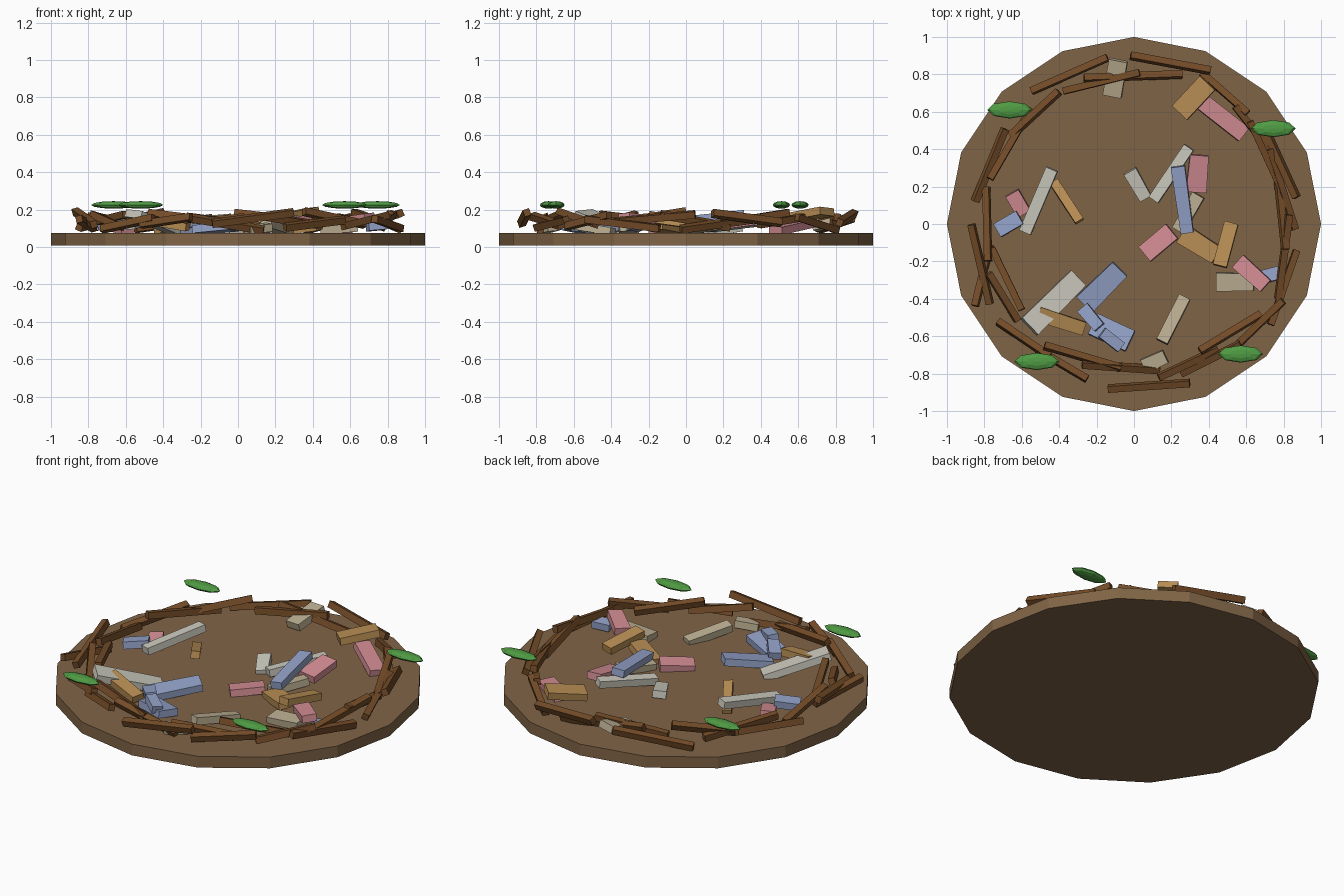
import bpy, bmesh, math, random
from mathutils import Matrix, Vector, Euler

if "Cube" in bpy.data.objects:
    bpy.data.objects.remove(bpy.data.objects["Cube"])

random.seed(4)


def material(name, r, g, b):
    m = bpy.data.materials.new(name)
    m.diffuse_color = [(c / 255 / 12.92 if c < 11 else ((c / 255 + 0.055) / 1.055) ** 2.4)
                       for c in (r, g, b)] + [1]
    m.use_nodes = True
    m.node_tree.nodes["Principled BSDF"].inputs["Base Color"].default_value = m.diffuse_color
    return m


EARTH = material("earth brown", 128, 100, 70)
BARK = material("bark brown", 116, 76, 40)
LEAF = material("leaf green", 80, 156, 68)
CHALK = material("chalk white", 204, 202, 190)
SAND = material("sand beige", 188, 175, 146)
OCHRE = material("ochre", 184, 142, 84)
PINK = material("dusty pink", 212, 142, 148)
BLUE = material("dusty blue", 148, 162, 200)


def finish(bm, name, mat, matrix=Matrix()):
    mesh = bpy.data.meshes.new(name)
    bm.to_mesh(mesh)
    bm.free()
    mesh.materials.append(mat)
    ob = bpy.data.objects.new(name, mesh)
    ob.matrix_world = matrix
    bpy.context.collection.objects.link(ob)
    return ob


def block(name, mat, matrix, size, taper=1.0):
    """Box with its +x end narrowed by taper."""
    bm = bmesh.new()
    bmesh.ops.create_cube(bm, size=1)
    for v in bm.verts:
        if v.co.x > 0:
            v.co.y *= taper
        v.co = Vector(a * b for a, b in zip(v.co, size))
    return finish(bm, name, mat, matrix)


# Sixteen-sided ground disc
bm = bmesh.new()
bmesh.ops.create_cone(bm, cap_ends=True, segments=16, radius1=1, radius2=1, depth=0.067)
bmesh.ops.rotate(bm, verts=bm.verts, matrix=Matrix.Rotation(math.pi / 2, 3, 'Z'))
finish(bm, "ground_disc", EARTH, Matrix.Translation((0, 0, 0.0415)))

# Ring of woven sticks: plan end points
STICKS = [
    (-.55, .71, -.14, .89), (-.02, .90, .41, .82), (-.38, .71, .03, .81),
    (-.27, .78, .26, .80), (-.66, .47, -.40, .71), (-.77, .24, -.55, .62),
    (-.85, .12, -.69, .51), (-.87, 0, -.77, -.43), (-.79, .20, -.78, -.20),
    (-.85, -.44, -.77, -.11), (-.76, -.13, -.60, -.46), (-.78, -.26, -.62, -.52),
    (-.73, -.52, -.45, -.71), (-.48, -.65, -.07, -.77), (-.52, -.67, -.25, -.83),
    (-.28, -.75, .14, -.78), (-.14, -.88, .30, -.85), (.13, -.82, .45, -.67),
    (.25, -.80, .57, -.64), (.35, -.68, .68, -.48), (.56, -.64, .80, -.41),
    (.73, -.54, .87, -.14), (.77, -.40, .83, .05), (.81, -.14, .77, .24),
    (.86, -.03, .72, .40), (.87, .14, .70, .51), (.73, .39, .54, .63),
    (.61, .59, .36, .81), (.79, .18, .62, .55)]
for i, (x1, y1, x2, y2) in enumerate(STICKS):
    a, b = Vector((x1, y1, 0)), Vector((x2, y2, 0))
    mid = (a + b) / 2
    mid.z = (0.125, 0.155, 0.14)[i % 3]
    d = b - a
    rise = (0.06, -0.05, 0.04, -0.07)[i % 4]
    rot = Euler((random.uniform(-.5, .5), -math.atan2(rise, d.length), math.atan2(d.y, d.x)))
    block(f"stick_{i + 1}", BARK, Matrix.Translation(mid) @ rot.to_matrix().to_4x4(),
          (d.length, 0.036, 0.038))


# Loose chips: x, y, length, width, plan angle, height, tilt
def chips(name, mat, rows):
    for i, (x, y, length, width, ang, z, tilt) in enumerate(rows):
        rot = Euler((math.radians(5 if i % 2 else -5), math.radians(-tilt), math.radians(ang)))
        block(f"{name}_{i + 1}", mat,
              Matrix.Translation((x, y, z)) @ rot.to_matrix().to_4x4(),
              (length, width, 0.042), 0.9 if i % 2 else 1.0)


chips("chalk_chip", CHALK, [
    (-.51, .125, .37, .065, 67, .14, 8), (.02, .21, .17, .075, -60, .09, -8),
    (.20, .27, .34, .06, 56, .12, 6), (-.43, -.42, .38, .125, 45, .125, -16)])
chips("sand_chip", SAND, [
    (.29, .06, .22, .07, 60, .10, 5), (.54, -.31, .2, .1, 0, .10, 4),
    (.21, -.51, .27, .065, 63, .10, -8), (.11, -.735, .13, .08, 25, .10, 6),
    (-.10, .78, .2, .1, 80, .13, 14)])
chips("ochre_chip", OCHRE, [
    (-.36, .12, .26, .05, -57, .11, 14), (.35, -.11, .22, .11, -32, .10, 6),
    (.49, -.11, .24, .075, 75, .14, -8), (-.39, -.52, .26, .08, -18, .13, -10),
    (.32, .675, .22, .11, 47, .175, 8)])
chips("pink_chip", PINK, [
    (-.62, .11, .13, .08, 120, .10, 6), (.34, .27, .2, .11, 85, .13, 8),
    (.13, -.10, .19, .1, 40, .095, 4), (.63, -.265, .2, .09, -42, .15, 6),
    (.47, .57, .3, .09, -38, .11, -8)])
chips("blue_chip", BLUE, [
    (-.67, 0, .14, .08, 30, .12, 6), (.26, .13, .36, .075, -82, .155, -6),
    (.74, -.27, .1, .07, 15, .11, 5), (-.17, -.335, .27, .12, 45, .11, 8),
    (-.12, -.58, .22, .12, -25, .10, 5), (-.23, -.5, .14, .07, -50, .13, 8),
    (-.12, -.62, .13, .06, -38, .14, -8)])

# Four low-poly leaves resting on the rim
for i, (x, y) in enumerate([(-.665, .61), (.745, .51), (-.52, -.735), (.57, -.695)]):
    bm = bmesh.new()
    bmesh.ops.create_uvsphere(bm, u_segments=8, v_segments=6, radius=1)
    bmesh.ops.scale(bm, vec=(.12, .046, .02), verts=bm.verts)
    finish(bm, f"leaf_{i + 1}", LEAF, Matrix.Translation((x, y, .225)))
